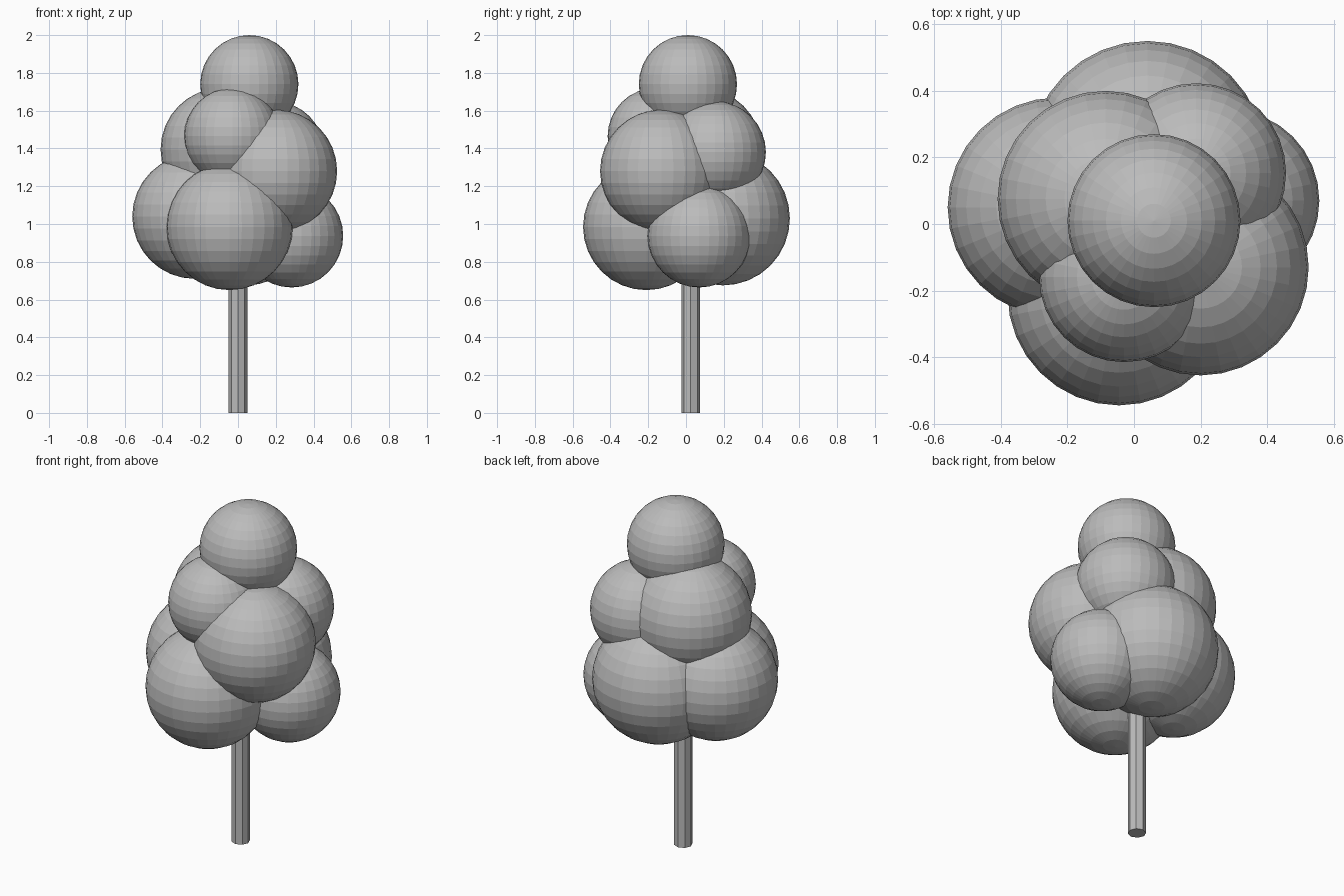
import bpy

if "Cube" in bpy.data.objects:
    bpy.data.objects.remove(bpy.data.objects["Cube"])

# One plain grey for the whole tree
grey = bpy.data.materials.new("plain grey")
grey.diffuse_color = (0.5, 0.5, 0.5, 1)
grey.use_nodes = True
grey.node_tree.nodes["Principled BSDF"].inputs["Base Color"].default_value = grey.diffuse_color

# Trunk: slim octagonal post running up into the foliage
TRUNK_TOP = 1.0
bpy.ops.mesh.primitive_cylinder_add(vertices=8, radius=0.049, depth=TRUNK_TOP,
                                    location=(0.0, 0.025, TRUNK_TOP / 2))
trunk = bpy.context.object
trunk.name = "trunk"
trunk.data.materials.append(grey)

# Foliage: overlapping flat-shaded balls (name, centre, radius)
balls = [
    ("foliage_top", (0.06, 0.01, 1.74), 0.26),
    ("foliage_middle_front", (-0.03, -0.16, 1.465), 0.255),
    ("foliage_middle_left", (-0.085, 0.075, 1.395), 0.325),
    ("foliage_middle_back", (0.187, 0.153, 1.38), 0.27),
    ("foliage_middle_right", (0.20, -0.13, 1.28), 0.325),
    ("foliage_lower_left", (-0.23, 0.05, 1.04), 0.33),
    ("foliage_lower_front", (-0.045, -0.21, 0.985), 0.335),
    ("foliage_lower_back", (0.04, 0.195, 1.03), 0.355),
    ("foliage_lower_right", (0.284, 0.07, 0.937), 0.273),
]
for name, centre, radius in balls:
    bpy.ops.mesh.primitive_uv_sphere_add(segments=32, ring_count=16,
                                         radius=radius, location=centre)
    ball = bpy.context.object
    ball.name = name
    ball.data.materials.append(grey)
